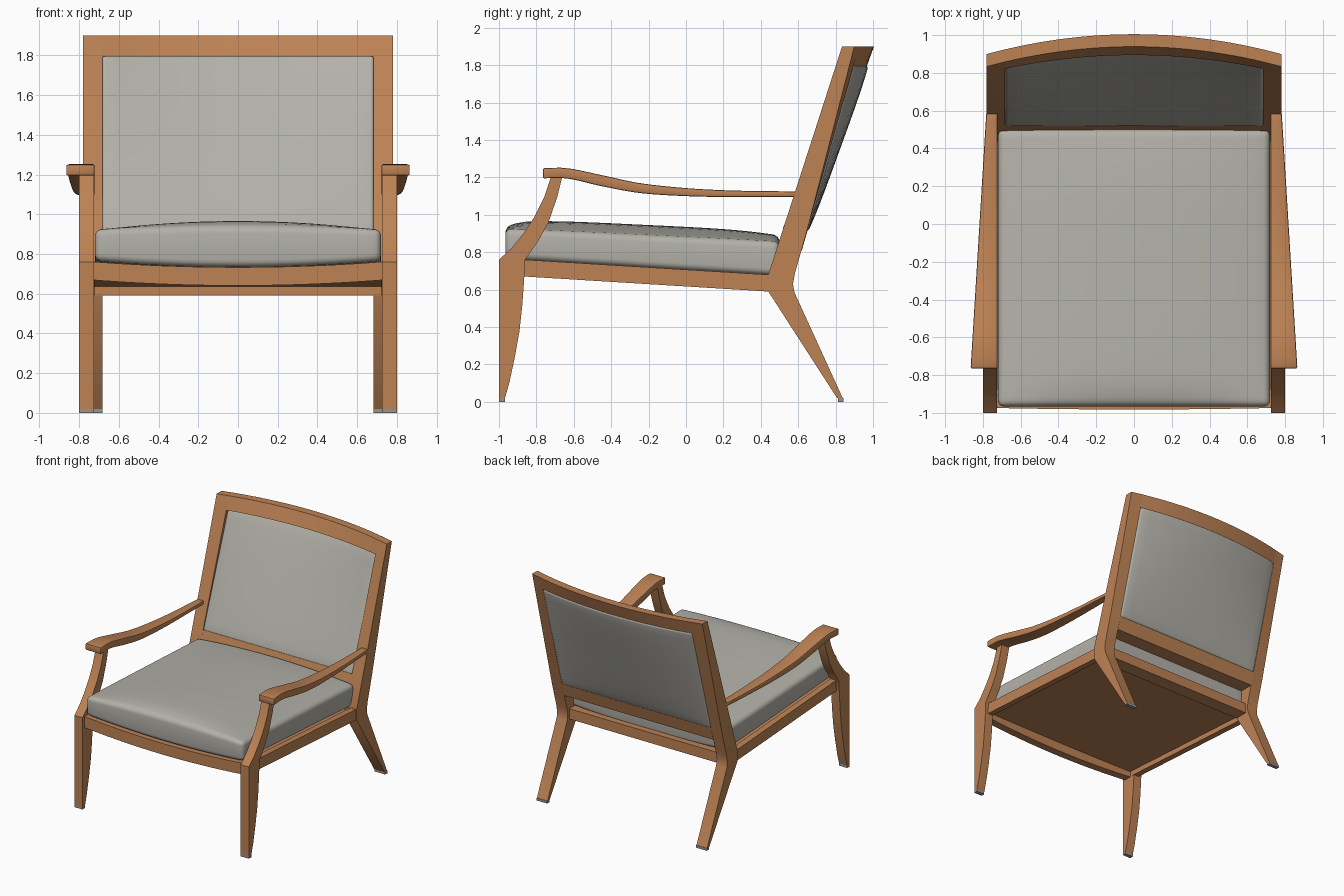
import bpy, bmesh, math

if "Cube" in bpy.data.objects:
    bpy.data.objects.remove(bpy.data.objects["Cube"])


def material(name, rgb):
    m = bpy.data.materials.new(name)
    m.diffuse_color = (*rgb, 1)
    m.use_nodes = True
    m.node_tree.nodes["Principled BSDF"].inputs["Base Color"].default_value = m.diffuse_color
    return m


WOOD = material("warm wood", (0.51, 0.225, 0.09))
FABRIC = material("grey fabric", (0.45, 0.44, 0.395))
GLIDE = material("grey glide", (0.30, 0.30, 0.31))


def finish(name, bm, mat, bevel=0, segs=1):
    bmesh.ops.recalc_face_normals(bm, faces=bm.faces)
    if bevel:
        edges = [e for e in bm.edges if e.calc_face_angle(0) > 0.7]
        bmesh.ops.bevel(bm, geom=edges, offset=bevel, segments=segs, profile=0.5, affect='EDGES')
    me = bpy.data.meshes.new(name)
    bm.to_mesh(me)
    bm.free()
    me.materials.append(mat)
    ob = bpy.data.objects.new(name, me)
    bpy.context.collection.objects.link(ob)
    bpy.ops.object.select_all(action='DESELECT')
    ob.select_set(True)
    bpy.context.view_layer.objects.active = ob
    bpy.ops.object.shade_smooth_by_angle(angle=math.radians(35))


def slab(name, nu, nv, fn, mat, bevel=0, segs=1):
    """Closed block: fn(u, v, t) gives a point, u and v in -1..1, t = 0 or 1."""
    bm = bmesh.new()
    g = [[[bm.verts.new(fn(2 * i / nu - 1, 2 * j / nv - 1, t)) for j in range(nv + 1)]
          for i in range(nu + 1)] for t in (0, 1)]
    for t in (0, 1):
        for i in range(nu):
            for j in range(nv):
                bm.faces.new((g[t][i][j], g[t][i + 1][j], g[t][i + 1][j + 1], g[t][i][j + 1]))
    for i in range(nu):
        for j in (0, nv):
            bm.faces.new((g[0][i][j], g[0][i + 1][j], g[1][i + 1][j], g[1][i][j]))
    for j in range(nv):
        for i in (0, nu):
            bm.faces.new((g[0][i][j], g[0][i][j + 1], g[1][i][j + 1], g[1][i][j]))
    finish(name, bm, mat, bevel, segs)


def bow(x, z):
    """Backward curve of the backrest: none at the bottom, full at the top."""
    return 0.105 * max(0, (z - 0.89) / 1.01) * (1 - (x / 0.78) ** 2)


def prism(name, profile, x0, x1, mat):
    """Side profile (y, z) extruded along x, following the backrest bow."""
    bm = bmesh.new()
    a = [bm.verts.new((x0, y + (bow(x0, z) if y > 0 else 0), z)) for y, z in profile]
    b = [bm.verts.new((x1, y + (bow(x1, z) if y > 0 else 0), z)) for y, z in profile]
    bm.faces.new(a)
    bm.faces.new(b)
    for i in range(len(a)):
        k = (i + 1) % len(a)
        bm.faces.new((a[i], a[k], b[k], b[i]))
    finish(name, bm, mat)


def lerp(a, b, t):
    return a + (b - a) * t


def interp(pts, y):
    """Smooth height along a list of (y, z) points."""
    n = len(pts)
    for i in range(n - 1):
        (y0, z0), (y1, z1) = pts[i], pts[i + 1]
        if y <= y1 or i == n - 2:
            def slope(k):
                a, b = pts[max(k - 1, 0)], pts[min(k + 1, n - 1)]
                return (b[1] - a[1]) / (b[0] - a[0])
            h, t = y1 - y0, (y - y0) / (y1 - y0)
            return ((2*t**3 - 3*t*t + 1) * z0 + (t**3 - 2*t*t + t) * h * slope(i)
                    + (3*t*t - 2*t**3) * z1 + (t**3 - t*t) * h * slope(i + 1))


def rail_top(y):
    return 0.76 - 0.0615 * (y + 0.86)


def post_front(z):
    return 0.44 + 0.323 * (z - 0.68)


def post_rear(z):
    return 0.648 + 0.257 * (z - 0.92)


FRONT_LEG = [(-1, 0.02), (-1, 0.76), (-0.93, 0.825), (-0.87, 0.90), (-0.81, 0.99),
             (-0.76, 1.09), (-0.72, 1.21), (-0.66, 1.21), (-0.69, 1.09), (-0.735, 0.96),
             (-0.79, 0.86), (-0.86, 0.76), (-0.865, 0.66), (-0.875, 0.52), (-0.89, 0.38),
             (-0.915, 0.24), (-0.945, 0.10), (-0.968, 0.02)]
BACK_LEG = [(0.808, 0.02), (0.44, 0.59), (0.44, 0.68), (post_front(0.89), 0.89),
            (post_front(1.9), 1.9), (post_rear(1.9), 1.9), (post_rear(0.89), 0.89),
            (0.583, 0.69), (0.572, 0.63), (0.58, 0.585), (0.838, 0.02)]
ARM_TOP = [(-0.765, 1.25), (-0.64, 1.25), (-0.45, 1.212), (-0.25, 1.17), (0, 1.143),
           (0.25, 1.13), (0.59, 1.125)]
ARM_LOW = [(-0.765, 1.195), (-0.64, 1.195), (-0.45, 1.153), (-0.25, 1.117), (0, 1.10),
           (0.25, 1.095), (0.59, 1.095)]

for s, side in ((-1, "left"), (1, "right")):
    # Legs; the back leg runs on up as the backrest post
    prism(side + "_front_leg", FRONT_LEG, s * 0.725, s * 0.80, WOOD)
    prism(side + "_back_leg_and_post", BACK_LEG, s * 0.683, s * 0.78, WOOD)

    # Floor glides
    slab(side + "_front_glide", 1, 1, lambda u, v, t: (
        s * (0.7625 + 0.0375 * u), -0.984 + 0.016 * v, 0.02 * t), GLIDE)
    slab(side + "_back_glide", 1, 1, lambda u, v, t: (
        s * (0.7315 + 0.0485 * u), 0.827 + 0.015 * v, 0.02 * t), GLIDE)

    # Side seat rail
    def side_rail(u, v, t):
        y = lerp(-0.88, 0.46, (v + 1) / 2)
        return (s * (0.748 + 0.025 * u), y, rail_top(y) - 0.09 * (1 - t))
    slab(side + "_seat_rail", 1, 1, side_rail, WOOD)

    # Armrest, wide at the front and narrowing to the post
    def arm(u, v, t):
        k = (v + 1) / 2
        y = lerp(-0.765, 0.59, k)
        x = lerp(0.722, lerp(0.865, 0.782, k), (u + 1) / 2)
        return (s * x, y, interp(ARM_TOP if t else ARM_LOW, y))
    slab(side + "_armrest", 1, 28, arm, WOOD, 0.008, 2)


# Front rail, sagging a little
def front_rail(u, v, t):
    sag = 1 - u * u
    return (0.73 * u, -0.974 - 0.008 * sag + 0.065 * t, 0.715 - 0.028 * sag + 0.046 * v)


slab("front_seat_rail", 20, 1, front_rail, WOOD)
slab("back_seat_rail", 1, 1, lambda u, v, t: (
    0.724 * u, 0.495 + 0.057 * v, lerp(0.59, 0.675, t)), WOOD)


# Panel under the seat
def panel(u, v, t):
    y = -0.22 + 0.70 * v
    return (0.725 * u, y, rail_top(y) - 0.047 + 0.02 * t)


slab("seat_panel", 1, 1, panel, WOOD)


# Backrest rails, flush with the posts
def back_rail(half, z0, z1):
    def fn(u, v, t):
        x, z = half * u, lerp(z0, z1, (v + 1) / 2)
        return (x, (post_rear(z) if t else post_front(z)) + bow(x, z), z)
    return fn


slab("backrest_top_rail", 24, 1, back_rail(0.684, 1.795, 1.9), WOOD)
slab("backrest_lower_rail", 16, 1, back_rail(0.684, 0.81, 0.92), WOOD)


# Back cushion
def back_cushion(u, v, t):
    x, z = 0.686 * u, lerp(0.912, 1.80, (v + 1) / 2)
    k = (v + 1) / 2
    swell = 0.010 * (1 - u ** 4) * (1 - v ** 4)
    y = lerp(0.652, 0.882, k) + swell if t else lerp(0.512, 0.818, k) - swell
    return (x, y + bow(x, z), z)


slab("back_cushion", 16, 12, back_cushion, FABRIC, 0.02, 4)


# Seat cushion with a crowned top that rolls over at the front
def seat_cushion(u, v, t):
    k = (v + 1) / 2
    y = lerp(-0.966, 0.50, k)
    if t:
        roll = 0.022 * max(0, (-v - 0.8) / 0.2) ** 2
        z = lerp(0.925, 0.855, k) + (1 - u * u) * (0.057 * (1 - 0.4 * v ** 4) - roll)
    else:
        z = rail_top(y) - 0.03 * (1 - u * u)
    return (0.72 * u, y, z)


slab("seat_cushion", 16, 28, seat_cushion, FABRIC, 0.033, 4)
